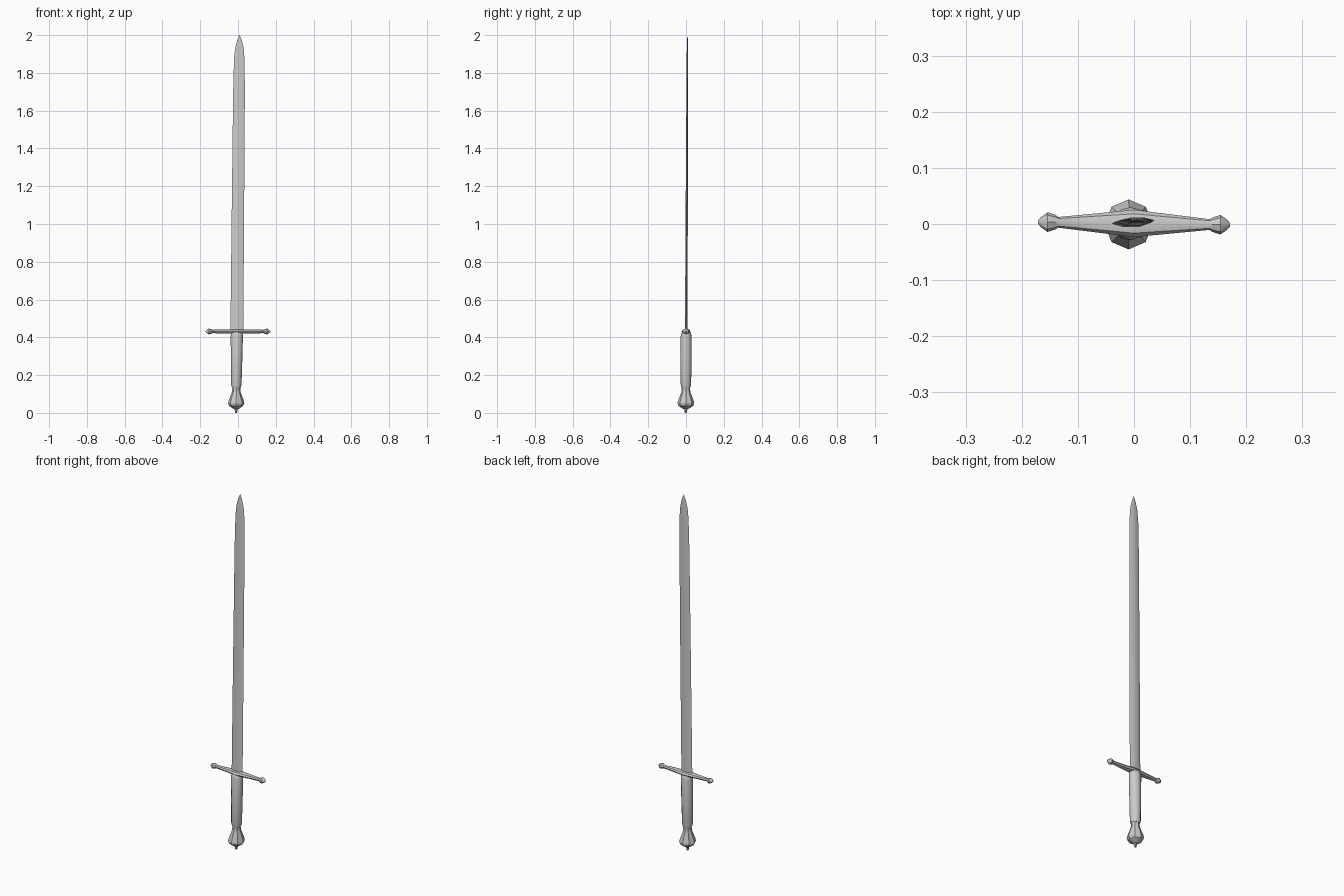
import bpy, bmesh, math
from mathutils import Matrix

if "Cube" in bpy.data.objects:
    bpy.data.objects.remove(bpy.data.objects["Cube"])


def lean(p):
    # the whole sword leans very slightly off vertical
    x, y, z = p
    return (x - 0.01 + 0.009 * z, y - 0.001 + 0.0045 * z, z)


def loft(name, rings, angle=35):
    """Skin a list of equal-sized point rings into a closed solid."""
    bm = bmesh.new()
    loops = [[bm.verts.new(p) for p in ring] for ring in rings]
    for a, b in zip(loops, loops[1:]):
        for i in range(len(a)):
            j = (i + 1) % len(a)
            bm.faces.new((a[i], a[j], b[j], b[i]))
    bm.faces.new(loops[0])
    bm.faces.new(loops[-1])
    bmesh.ops.recalc_face_normals(bm, faces=bm.faces)
    mesh = bpy.data.meshes.new(name)
    bm.to_mesh(mesh)
    bm.free()
    ob = bpy.data.objects.new(name, mesh)
    bpy.context.collection.objects.link(ob)
    bpy.ops.object.select_all(action='DESELECT')
    bpy.context.view_layer.objects.active = ob
    ob.select_set(True)
    bpy.ops.object.shade_smooth_by_angle(angle=math.radians(angle))
    return ob


def ellipse(rx, ry, n):
    return [(rx * math.cos(2 * math.pi * i / n), ry * math.sin(2 * math.pi * i / n))
            for i in range(n)]


def upright(profile, n):
    return [[lean((x, y, z)) for x, y in ellipse(rx, ry, n)] for z, rx, ry in profile]


# Blade: flattened bevelled section, ogival tip (z, half width, half thickness)
blade = [(0.42, 0.034, 0.0065), (1.0, 0.033, 0.006), (1.7, 0.031, 0.0045),
         (1.87, 0.028, 0.004), (1.93, 0.0225, 0.0035), (1.97, 0.013, 0.0025),
         (2.0, 0.001, 0.0004)]
section = [(1, 0), (0.4, 1), (-0.4, 1), (-1, 0), (-0.4, -1), (0.4, -1)]
loft("blade", [[lean((w * u, t * v, z)) for u, v in section] for z, w, t in blade])

# Grip: oval handle narrowing toward the pommel
loft("grip", upright([(0.135, 0.024, 0.024), (0.15, 0.0275, 0.0275), (0.27, 0.030, 0.029),
                      (0.405, 0.0325, 0.029), (0.418, 0.031, 0.026), (0.43, 0.028, 0.021)], 12))

# Pommel: flared, faceted, with a small end nub
loft("pommel", upright([(0.0, 0.005, 0.005), (0.02, 0.009, 0.009), (0.023, 0.017, 0.017),
                        (0.037, 0.037, 0.039), (0.05, 0.043, 0.0445), (0.065, 0.040, 0.041),
                        (0.11, 0.023, 0.024), (0.128, 0.021, 0.022), (0.14, 0.024, 0.024)], 8), 30)

# Crossguard: tapering bar with knobbed ends (x, half depth, half height)
half = [(0.0, 0.0245, 0.013), (0.03, 0.021, 0.0115), (0.135, 0.0095, 0.009),
        (0.14, 0.013, 0.012), (0.154, 0.0175, 0.0155), (0.166, 0.009, 0.008),
        (0.171, 0.003, 0.003)]
stations = [(-x, d, h) for x, d, h in reversed(half[1:])] + half
guard = loft("crossguard", [[(x, y, z) for y, z in ellipse(d, h, 8)] for x, d, h in stations])
guard.data.transform(Matrix.Translation((0, 0.001, 0.431)) @ Matrix.Rotation(-0.015, 4, 'Z'))
